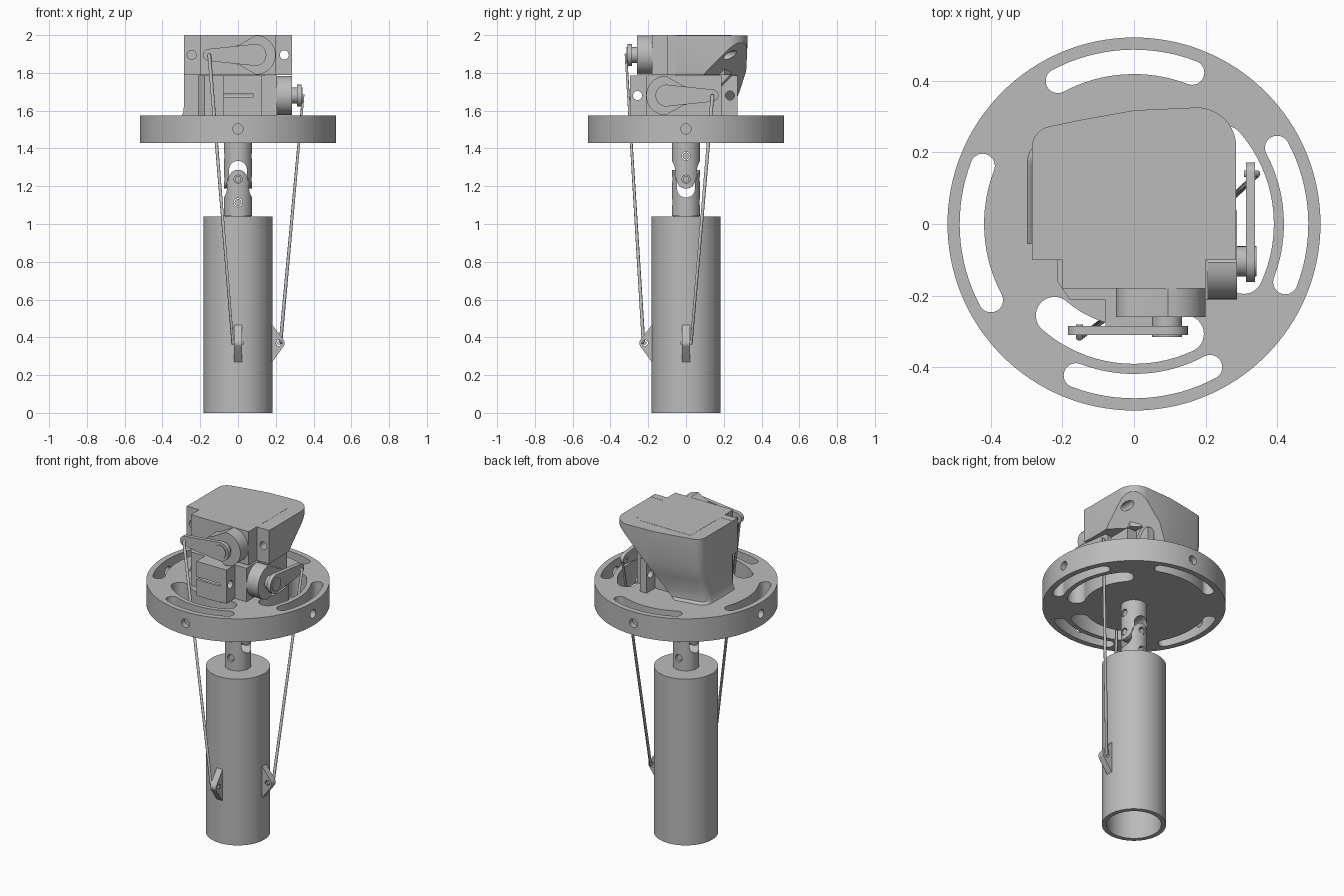
import bpy, bmesh
from math import sin, cos, pi, radians
from mathutils import Matrix, Vector

cube = bpy.data.objects.get("Cube")
if cube:
    bpy.data.objects.remove(cube)

grey = bpy.data.materials.new("plain_grey")
grey.use_nodes = True
grey.diffuse_color = (0.5, 0.5, 0.5, 1)
grey.node_tree.nodes["Principled BSDF"].inputs["Base Color"].default_value = (0.5, 0.5, 0.5, 1)

UPPER = Matrix.Identity(4)
# Swap the front side with the +x side
SIDE = Matrix(((0, -1, 0, 0), (-1, 0, 0, 0), (0, 0, 1, 0), (0, 0, 0, 1)))
LOWER = Matrix.Translation((0.027, -0.012, -0.215)) @ SIDE
TURN = Matrix.Rotation(pi / 2, 4, 'Z')


def loft(name, rings, axis='z', matrix=UPPER):
    """Solid through rings of (outline, level) along an axis."""
    place = {'x': lambda a, b, h: (h, a, b), 'y': lambda a, b, h: (a, h, b),
             'z': lambda a, b, h: (a, b, h)}[axis]
    bm = bmesh.new()
    loops = [[bm.verts.new(matrix @ Vector(place(a, b, h))) for a, b in pts] for pts, h in rings]
    n = len(loops[0])
    bm.faces.new(loops[0])
    bm.faces.new(loops[-1])
    for lo, hi in zip(loops, loops[1:]):
        for i in range(n):
            bm.faces.new((lo[i], lo[(i + 1) % n], hi[(i + 1) % n], hi[i]))
    bmesh.ops.recalc_face_normals(bm, faces=bm.faces)
    mesh = bpy.data.meshes.new(name)
    bm.to_mesh(mesh)
    bm.free()
    ob = bpy.data.objects.new(name, mesh)
    bpy.context.collection.objects.link(ob)
    mesh.materials.append(grey)
    return ob


def prism(name, pts, lo, hi, axis='z', matrix=UPPER):
    return loft(name, [(pts, lo), (pts, hi)], axis, matrix)


def arc(cx, cy, r, a0, a1, n=16):
    steps = [radians(a0 + (a1 - a0) * i / n) for i in range(n + 1)]
    return [(cx + r * cos(a), cy + r * sin(a)) for a in steps]


def circle(cx, cy, r, n=48):
    return arc(cx, cy, r, 0, 360, n)[:-1]


def rect(x0, x1, y0, y1):
    return [(x0, y0), (x1, y0), (x1, y1), (x0, y1)]


def capsule(x0, r0, x1, r1, y):
    return arc(x0, y, r0, 90, 270) + arc(x1, y, r1, -90, 90)


def arc_slot(r, half, a0, a1):
    p, q = radians(a0), radians(a1)
    return (arc(0, 0, r + half, a0, a1) + arc(r * cos(q), r * sin(q), half, a1, a1 + 180)[1:-1]
            + arc(0, 0, r - half, a1, a0) + arc(r * cos(p), r * sin(p), half, a0 + 180, a0 + 360)[1:-1])


def boolean(ob, cutters, operation='DIFFERENCE'):
    for c in cutters:
        mod = ob.modifiers.new("cut", 'BOOLEAN')
        mod.operation, mod.solver, mod.object = operation, 'EXACT', c
    bpy.context.view_layer.update()
    done = ob.evaluated_get(bpy.context.evaluated_depsgraph_get())
    mesh = bpy.data.meshes.new_from_object(done)
    ob.modifiers.clear()
    ob.data = mesh
    for c in cutters:
        bpy.data.objects.remove(c)


# Slotted round plate with blind holes in the rim
plate = prism("round_plate", circle(0, 0, 0.52, 128), 1.43, 1.575)
cuts = []
for k in range(4):
    cuts.append(prism("cut", arc_slot(0.452, 0.034, 90 * k - 21, 90 * k + 28), 1.3, 1.7))
    cuts.append(prism("cut", circle(0, 1.503, 0.027, 24), 0.47, 0.6, 'x', TURN if k % 2 else UPPER))
    cuts[-1].data.transform(Matrix.Rotation(pi * (k // 2), 4, 'Z'))
for a0, a1 in ((-25, 41), (229, 295)):
    cuts.append(prism("cut", arc_slot(0.338, 0.052, a0, a1), 1.3, 1.7))
boolean(plate, cuts)

# Hollow tube, open at the bottom
tube = prism("tube", circle(0, 0, 0.182, 96), 0, 1.04)
boolean(tube, [prism("cut", circle(0, 0, 0.155, 96), -0.1, 1.0)])

# Universal joint: two forked yokes, a cross block and pins
JOINT = 1.237


def yoke(name, flip, turn):
    m = Matrix.Translation((0, 0, JOINT)) @ (Matrix.Rotation(pi, 4, 'X') if flip else UPPER) @ turn
    body = prism(name, circle(0, 0, 0.075), -0.195, 0.06, 'z', m)
    tab = [(-0.09, -0.3), (0.09, -0.3), (0.09, -0.09)] + arc(0, 0, 0.05, 0, 180) + [(-0.09, -0.09)]
    boolean(body, [prism("cut", tab, -0.2, 0.2, 'y', m)], 'INTERSECT')
    gap = arc(0, -0.05, 0.047, 180, 360) + [(0.047, 0.2), (-0.047, 0.2)]
    boolean(body, [prism("cut", gap, -0.2, 0.2, 'x', m),
                   prism("cut", circle(0, -0.123, 0.023, 24), -0.09, 0.09, 'y', m),
                   prism("cut", circle(0, 0, 0.022, 24), -0.09, 0.09, 'y', m)])
    prism(name + "_pin", circle(0, 0, 0.017, 24), -0.07, 0.07, 'y', m)
    prism(name + "_set_screw", circle(0, -0.123, 0.018, 24), -0.065, 0.065, 'y', m)


yoke("lower_yoke", False, UPPER)
yoke("upper_yoke", True, TURN)
prism("joint_cross", rect(-0.036, 0.036, -0.036, 0.036), JOINT - 0.036, JOINT + 0.036)
prism("joint_collar", circle(0, 0, 0.068), 1.03, 1.05)

# Rod lugs on the tube
lug_side = [(-0.16, 0.27), (-0.182, 0.27)] + arc(-0.217, 0.37, 0.03, 215, 145) + [(-0.182, 0.465), (-0.16, 0.465)]
for name, m in (("front_lug", UPPER), ("side_lug", SIDE)):
    lug = prism(name, lug_side, -0.02, 0.02, 'x', m)
    boolean(lug, [prism("cut", circle(-0.217, 0.37, 0.016, 24), -0.1, 0.1, 'x', m)])

# Push rods with bent ends
for name, top, low in (("front_rod", UPPER, UPPER), ("side_rod", LOWER, SIDE)):
    path = [top @ Vector((-0.152, -0.28, 1.895)), top @ Vector((-0.152, -0.318, 1.895)),
            low @ Vector((-0.028, -0.225, 0.37)), low @ Vector((0.028, -0.217, 0.37))]
    curve = bpy.data.curves.new(name, 'CURVE')
    curve.dimensions = '3D'
    curve.bevel_depth, curve.bevel_resolution, curve.use_fill_caps = 0.0095, 3, True
    spline = curve.splines.new('POLY')
    spline.points.add(len(path) - 1)
    for p, co in zip(spline.points, path):
        p.co = (*co, 1)
    curve.materials.append(grey)
    bpy.context.collection.objects.link(bpy.data.objects.new(name, curve))

# Two identical servos, the lower one mirrored onto the side
MID = 1.895
for name, m in (("upper_servo", UPPER), ("lower_servo", LOWER)):
    case = [(-0.2, -0.18), (0.2, -0.18), (0.2, 0.205), (0.15, 0.24), (-0.2, 0.24)]
    prism(name + "_case", case, 1.79, 2.0, 'z', m)
    flange = prism(name + "_flange", rect(-0.285, 0.285, 1.79, 2.0), -0.1, -0.055, 'y', m)
    boolean(flange, [prism("cut", circle(s * 0.245, MID, 0.024, 24), -0.2, 0.1, 'y', m) for s in (-1, 1)])
    prism(name + "_gear_housing", capsule(0.0, 0.05, 0.095, 0.104, MID), -0.26, -0.18, 'y', m)
    prism(name + "_hub", circle(0.092, MID, 0.042, 32), -0.315, -0.25, 'y', m)
    prism(name + "_horn", capsule(-0.152, 0.032, 0.092, 0.058, MID), -0.31, -0.285, 'y', m)

# Post holding the lower servo flange at the front
post = prism("servo_post", rect(-0.08, 0.085, -0.297, -0.2), 1.57, 1.785)
boolean(post, [prism("cut", circle(-0.257, 1.68, 0.024, 24), -0.3, 0.3, 'x'),
               prism("cut", rect(-0.31, -0.257, 1.672, 1.688), -0.3, 0.3, 'x')])


# Shroud around the back: tapered walls, slanted undercut for the side horn
def shroud_outline(left, back, right):
    return ([(left, -0.055), (right, -0.055)] + arc(right - 0.11, back - 0.11, 0.11, 0, 90)
            + [(0.0, back - 0.008), (-0.15, back - 0.035)]
            + arc(left + 0.06, back - 0.112, 0.06, 100, 180, 8))


shroud = loft("shroud", [(shroud_outline(-0.3, 0.288, 0.2), 1.57), (shroud_outline(-0.29, 0.273, 0.2), 1.59),
                         (shroud_outline(-0.285, 0.272, 0.22), 1.64), (shroud_outline(-0.285, 0.3, 0.27), 1.73),
                         (shroud_outline(-0.285, 0.323, 0.285), 1.81), (shroud_outline(-0.285, 0.325, 0.285), 1.999)])
# The wedge removes everything where z is below x + y + 1.415
down = Vector((1, 1, -1)).normalized()
slant = Matrix.Translation((0.285, 0.1, 1.8)) @ down.to_track_quat('Z', 'Y').to_matrix().to_4x4()
wedge = prism("cut", rect(-1, 1, -1, 1), 0, 1, 'z', slant)
boolean(shroud, [wedge, prism("cut", rect(0.14, 0.5, -0.2, 0.5), 1.5, 1.79),
                 prism("cut", circle(0.245, MID, 0.024, 24), -0.2, 0.5, 'y'),
                 prism("cut", circle(-0.245, MID, 0.024, 24), -0.2, 0.05, 'y')])

# Smooth the round faces, keep edges crisp
for ob in bpy.context.scene.objects:
    ob.select_set(ob.type == 'MESH')
    if ob.type == 'MESH':
        bpy.context.view_layer.objects.active = ob
bpy.ops.object.shade_smooth_by_angle(angle=radians(30))
